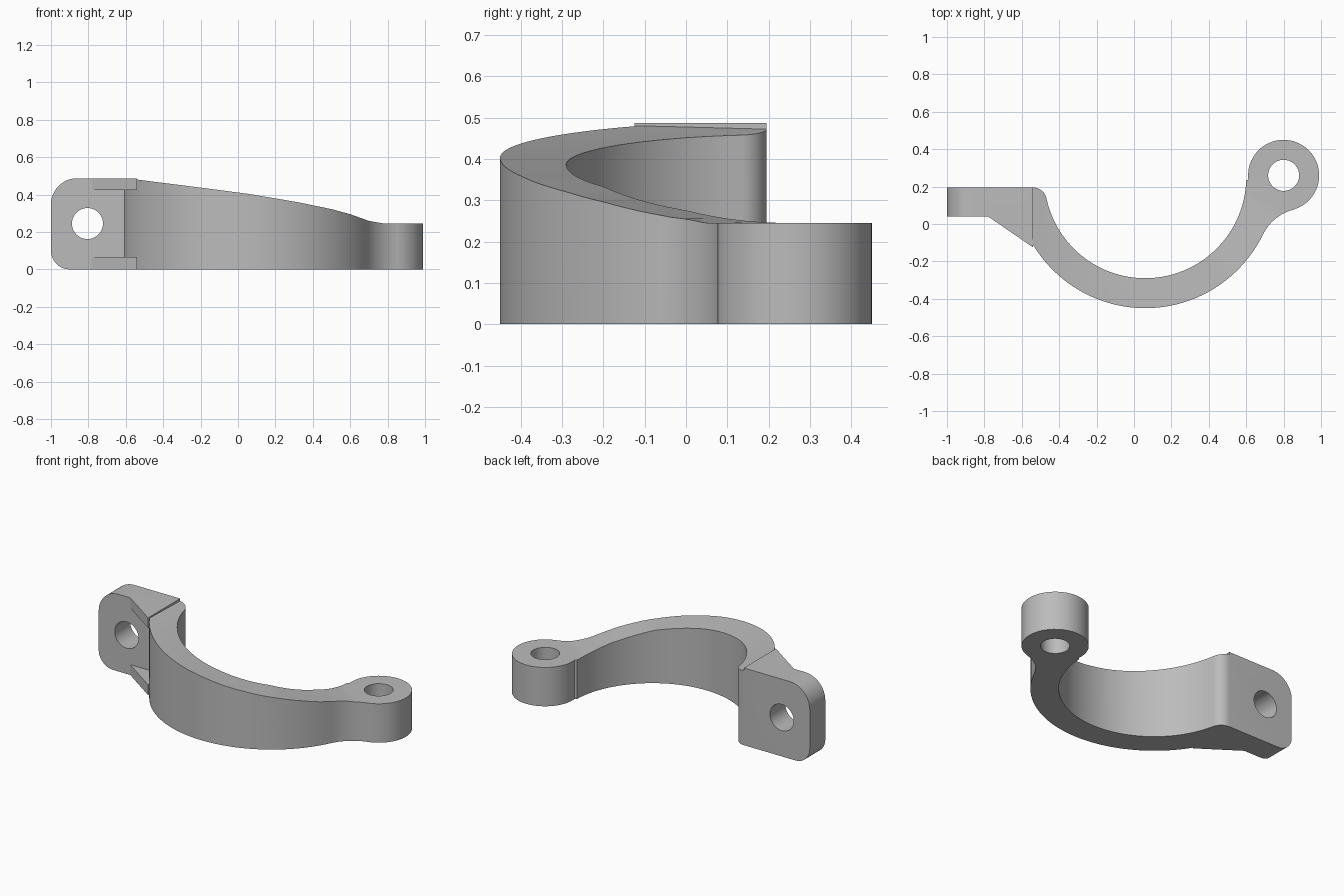
import bpy, bmesh, math
from mathutils import Vector

if "Cube" in bpy.data.objects:
    bpy.data.objects.remove(bpy.data.objects["Cube"], do_unlink=True)

metal = bpy.data.materials.new("cast_grey")
metal.use_nodes = True
GREY = (0.5, 0.5, 0.5, 1)
metal.diffuse_color = GREY
metal.node_tree.nodes["Principled BSDF"].inputs["Base Color"].default_value = GREY

RING = (0.06, 0.25)
R_IN, R_OUT = 0.54, 0.70
BOSS, R_BOSS = (0.80, 0.26), 0.19
HOLE = 0.083
TOP, BOSS_TOP = 0.487, 0.245


def arc(c, r, a, b, n):
    """n + 1 points on an arc, angles in degrees."""
    return [(c[0] + r * math.cos(math.radians(a + (b - a) * i / n)),
             c[1] + r * math.sin(math.radians(a + (b - a) * i / n))) for i in range(n + 1)]


def height(table, x):
    """Height along the sloping rim, interpolated between knots."""
    if x <= table[0][0]:
        return table[0][1]
    for (x0, z0), (x1, z1) in zip(table, table[1:]):
        if x <= x1:
            return z0 + (z1 - z0) * (x - x0) / (x1 - x0)
    return table[-1][1]


def finish(bm, name):
    bmesh.ops.recalc_face_normals(bm, faces=bm.faces)
    mesh = bpy.data.meshes.new(name)
    bm.to_mesh(mesh)
    bm.free()
    mesh.materials.append(metal)
    ob = bpy.data.objects.new(name, mesh)
    bpy.context.collection.objects.link(ob)
    return ob


def prism(name, pts, lo, hi, along_y=False):
    """Extrude a flat outline along z, or an x-z outline along y."""
    bm = bmesh.new()
    place = (lambda p, h: (p[0], h, p[1])) if along_y else (lambda p, h: (p[0], p[1], h))
    face = bm.faces.new([bm.verts.new(place(p, lo)) for p in pts])
    new = bmesh.ops.extrude_face_region(bm, geom=[face])["geom"]
    shift = Vector(place((0, 0), hi - lo))
    bmesh.ops.translate(bm, vec=shift, verts=[v for v in new if isinstance(v, bmesh.types.BMVert)])
    return finish(bm, name)


def combine(base, other, operation):
    mod = base.modifiers.new(other.name, 'BOOLEAN')
    mod.operation, mod.object, mod.solver = operation, other, 'EXACT'
    bpy.context.view_layer.update()
    result = bpy.data.meshes.new_from_object(
        base.evaluated_get(bpy.context.evaluated_depsgraph_get()))
    base.modifiers.clear()
    base.data = result
    bpy.data.objects.remove(other, do_unlink=True)


# Curved arm: matching inner and outer paths with a sloping rim
inner = [(-0.58, 0.15)] + arc((-0.54, 0.121), 0.074, 90, 12, 8)
inner += arc(RING, R_IN, 192, 340, 44)[1:] + arc(RING, R_IN, 340, 358, 10)[1:] + [(0.65, 0.26)]
outer = [(-0.58, -0.02)] + arc(RING, R_OUT, 211, 215, 8)
outer += arc(RING, R_OUT, 215, 334, 44)[1:] + arc((0.915, -0.165), 0.25, 154, 105, 10)[1:] + [(0.83, 0.17)]
rim_in = [(-0.54, 0.472), (-0.47, 0.458), (-0.24, 0.427), (0.06, 0.386), (0.36, 0.333),
          (0.54, 0.275), (0.60, BOSS_TOP)]
rim_out = [(-0.54, 0.48), (-0.2, 0.437), (0.06, 0.403), (0.32, 0.359), (0.5, 0.322),
           (0.6, 0.295), (0.7, 0.259), (0.78, BOSS_TOP)]
bm = bmesh.new()
sections = []
for (xi, yi), (xo, yo) in zip(inner, outer):
    corners = [(xi, yi, 0), (xo, yo, 0), (xo, yo, height(rim_out, xo)), (xi, yi, height(rim_in, xi))]
    sections.append([bm.verts.new(c) for c in corners])
for a, b in zip(sections, sections[1:]):
    for k in range(4):
        bm.faces.new((a[k], a[(k + 1) % 4], b[(k + 1) % 4], b[k]))
bm.faces.new(sections[0])
bm.faces.new(sections[-1])
bracket = finish(bm, "clamp_bracket")

# Flange plate with rounded free corners
plate = [(-0.54, 0), (-0.54, TOP)]
plate += arc((-0.86, TOP - 0.14), 0.14, 90, 180, 12) + arc((-0.9, 0.1), 0.1, 180, 270, 12)
combine(bracket, prism("flange_plate", plate, 0.04, 0.195, True), 'UNION')

# Wall joining the flange to the arm
web = [(-0.54, 0.1), (-0.615, 0.1)] + arc(RING, R_OUT, 196, 211, 8)
combine(bracket, prism("flange_wall", web, 0, TOP), 'UNION')

# Triangular gussets above and below
gusset = [(-0.78, 0.04), (-0.54, -0.125), (-0.54, 0.1), (-0.78, 0.1)]
for name, lo, hi in (("lower_gusset", 0, 0.065), ("upper_gusset", 0.423, TOP)):
    combine(bracket, prism(name, gusset, lo, hi), 'UNION')

# Round hinge boss
combine(bracket, prism("hinge_boss", arc(BOSS, R_BOSS, 0, 354, 59), 0, BOSS_TOP), 'UNION')

# Bolt hole and hinge hole
combine(bracket, prism("bolt_hole", arc((-0.805, 0.245), HOLE, 0, 352.5, 47), -0.2, 0.4, True), 'DIFFERENCE')
combine(bracket, prism("hinge_hole", arc(BOSS, HOLE, 0, 352.5, 47), -0.1, 0.6), 'DIFFERENCE')

bpy.ops.object.select_all(action='DESELECT')
bracket.select_set(True)
bpy.context.view_layer.objects.active = bracket
bpy.ops.object.shade_smooth_by_angle(angle=math.radians(30))
